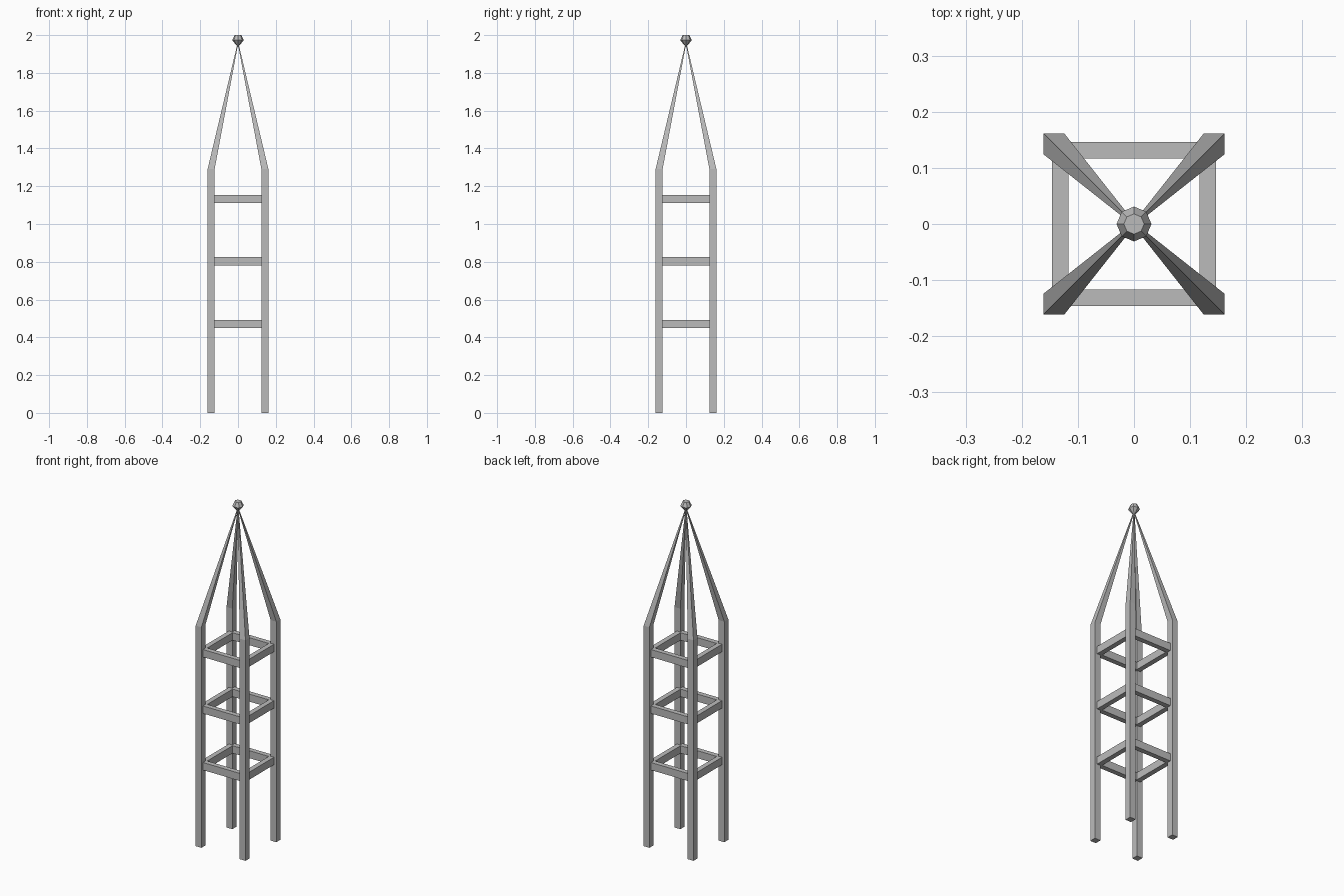
import bpy, bmesh
from math import cos, sin, pi
from mathutils import Matrix

cube = bpy.data.objects.get("Cube")
if cube:
    bpy.data.objects.remove(cube, do_unlink=True)

# Single painted-metal grey
GREY = (0.5, 0.5, 0.5, 1)
metal = bpy.data.materials.new("grey metal")
metal.use_nodes = True
metal.diffuse_color = GREY
metal.node_tree.nodes["Principled BSDF"].inputs["Base Color"].default_value = GREY

OUTER, INNER = 0.161, 0.124      # post faces, measured from the axis
EAVE, PEAK, TOP = 1.29, 1.95, 2.0
TIP = 0.004                      # width of a post at the peak


def loft(name, rings, turn=0):
    """Skin a stack of rings, closing both ends, and spin it about z."""
    bm = bmesh.new()
    rows = [[bm.verts.new(p) for p in ring] for ring in rings]
    n = len(rows[0])
    for low, high in zip(rows, rows[1:]):
        for i in range(n):
            j = (i + 1) % n
            bm.faces.new((low[i], low[j], high[j], high[i]))
    bm.faces.new(rows[0][::-1])
    bm.faces.new(rows[-1])
    bm.transform(Matrix.Rotation(turn, 4, 'Z'))
    bmesh.ops.recalc_face_normals(bm, faces=bm.faces)
    mesh = bpy.data.meshes.new(name)
    bm.to_mesh(mesh)
    bm.free()
    mesh.materials.append(metal)
    obj = bpy.data.objects.new(name, mesh)
    bpy.context.collection.objects.link(obj)
    return obj


def rect(x0, x1, y0, y1, z):
    return [(x0, y0, z), (x1, y0, z), (x1, y1, z), (x0, y1, z)]


def octagon(radius, z):
    return [(radius * cos(k * pi / 4), radius * sin(k * pi / 4), z) for k in range(8)]


# Corner posts, bent at the eave and tapering to the peak
corners = ("back_left", "back_right", "front_right", "front_left")
for k, corner in enumerate(corners):
    loft(corner + "_post", [
        rect(INNER, OUTER, INNER, OUTER, 0),
        rect(INNER, OUTER, INNER, OUTER, EAVE),
        rect(0, TIP, 0, TIP, PEAK)], k * pi / 2)

# Three square frames of rails between the posts
sides = ("left", "back", "right", "front")
for level, z in zip(("lower", "middle", "upper"), (0.471, 0.802, 1.132)):
    for k, side in enumerate(sides):
        loft(f"{level}_{side}_rail", [
            rect(0.117, 0.146, -INNER, INNER, z + dz) for dz in (-0.022, 0.022)],
            k * pi / 2)

# Faceted finial
loft("finial", [octagon(0.002, 1.938), octagon(0.031, 1.974), octagon(0.018, TOP)])
